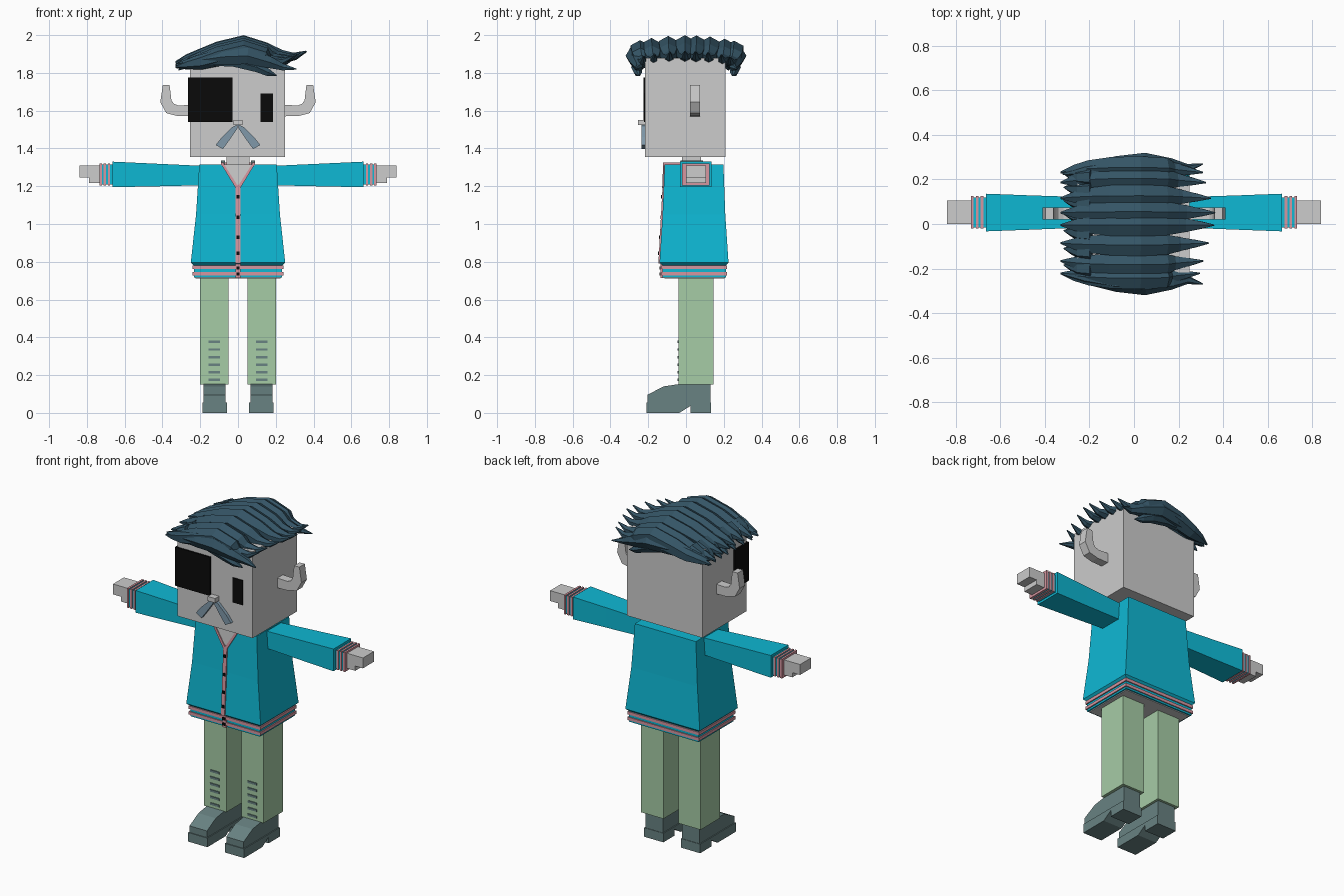
import bpy, bmesh, math
from mathutils import Vector

default_cube = bpy.data.objects.get("Cube")
if default_cube:
    bpy.data.objects.remove(default_cube, do_unlink=True)


def make_material(name, rgb):
    linear = [((c / 255 + 0.055) / 1.055) ** 2.4 for c in rgb]
    mat = bpy.data.materials.new(name)
    mat.use_nodes = True
    mat.diffuse_color = (*linear, 1)
    shader = mat.node_tree.nodes["Principled BSDF"]
    shader.inputs["Base Color"].default_value = (*linear, 1)
    shader.inputs["Roughness"].default_value = 0.9
    return mat


skin = make_material("pale grey skin", (204, 204, 204))
cyan = make_material("cyan cloth", (14, 184, 212))
pink = make_material("pink trim", (214, 150, 160))
green = make_material("pale green cloth", (166, 204, 166))
slate = make_material("slate boots", (104, 130, 130))
navy = make_material("dark blue hair", (52, 84, 101))
black = make_material("black", (10, 10, 10))
steel = make_material("steel blue moustache", (128, 153, 170))


def loft(name, rings, mat):
    """Bridge rings of equal length and cap both ends."""
    bm = bmesh.new()
    loops = [[bm.verts.new(p) for p in ring] for ring in rings]
    count = len(loops[0])
    for low, high in zip(loops, loops[1:]):
        for i in range(count):
            j = (i + 1) % count
            bm.faces.new((low[i], low[j], high[j], high[i]))
    bm.faces.new(loops[0])
    bm.faces.new(loops[-1])
    bmesh.ops.recalc_face_normals(bm, faces=bm.faces[:])
    mesh = bpy.data.meshes.new(name)
    bm.to_mesh(mesh)
    bm.free()
    mesh.materials.append(mat)
    obj = bpy.data.objects.new(name, mesh)
    bpy.context.collection.objects.link(obj)
    return obj


def rect_z(z, x0, x1, y0, y1):
    return [(x0, y0, z), (x1, y0, z), (x1, y1, z), (x0, y1, z)]


def rect_x(x, y0, y1, z0, z1):
    return [(x, y0, z0), (x, y1, z0), (x, y1, z1), (x, y0, z1)]


def box(name, mat, xs, ys, zs):
    return loft(name, [rect_z(z, *xs, *ys) for z in zs], mat)


def strand(name, path, mat, sides, turn=0.0):
    """Tapered tube; path rows are x, y, z, half width, half height."""
    points = [Vector(row[:3]) for row in path]
    rings = []
    for i, row in enumerate(path):
        tangent = points[min(i + 1, len(path) - 1)] - points[max(i - 1, 0)]
        across = Vector((0, 1, 0))
        normal = tangent.cross(across).normalized()
        ring = []
        for k in range(sides):
            a = turn + math.tau * k / sides
            ring.append(points[i] + across * (row[3] * math.cos(a)) + normal * (row[4] * math.sin(a)))
        rings.append(ring)
    return loft(name, rings, mat)


def plate(name, outline, mat, front, depth):
    """Thin x-z outline whose front depth follows a function of z."""
    return loft(name, [[(x, front(z) + d, z) for x, z in outline] for d in (0, depth)], mat)


# Head and neck
box("head", skin, (-.255, .25), (-.217, .208), (1.355, 1.88))
box("neck", skin, (-.06, .06), (-.02, .08), (1.28, 1.36))
box("nose", skin, (-.025, .025), (-.255, -.21), (1.523, 1.55))
box("eye_patch", black, (-.265, -.03), (-.226, -.09), (1.54, 1.775))
box("small_eye", black, (.12, .185), (-.223, -.215), (1.54, 1.69))

# Torso with flared hem, and slope of its front
loft("torso", [rect_z(.775, -.228, .228, -.118, .205),
               rect_z(.795, -.25, .25, -.14, .225),
               rect_z(1.05, -.222, .222, -.124, .208),
               rect_z(1.315, -.205, .205, -.113, .198)], cyan)


def chest(z):
    if z > 1.05:
        return -.124 + .011 * (z - 1.05) / .265
    return -.14 + .016 * (z - .795) / .255


# Striped waistband
box("waistband", cyan, (-.234, .234), (-.124, .212), (.717, .79))
box("waistband_underside", skin, (-.225, .225), (-.115, .203), (.712, .718))
for z in (.728, .762):
    box("waistband_stripe", pink, (-.241, .241), (-.13, .218), (z, z + .018))

# Neckline, collar, placket and buttons
plate("neck_opening", [(-.075, 1.316), (0, 1.195), (.075, 1.316)], skin, lambda z: chest(z) - .003, .006)
plate("placket", [(-.012, .79), (.012, .79), (.012, 1.2), (0, 1.21), (-.012, 1.2)],
      pink, lambda z: chest(z) - .006, .009)
box("waistband_placket", pink, (-.012, .012), (-.134, -.12), (.715, .79))
for z in (1.145, 1.035, .93, .845):
    box("button", black, (-.009, .009), (chest(z) - .011, chest(z)), (z - .009, z + .009))
for z in (.735, .768):
    box("waistband_button", black, (-.009, .009), (-.139, -.12), (z - .008, z + .008))
box("collar_back", pink, (-.085, .085), (.1, .115), (1.31, 1.325))

# Hair: a row of arched locks sweeping across the head
crown = [(-.33, 1.858, .08), (-.27, 1.872, .5), (-.2, 1.885, .8), (-.1, 1.915, 1),
         (.03, 1.945, 1.05), (.14, 1.913, .95), (.22, 1.888, .65), (.29, 1.888, .36), (.35, 1.915, .06)]
for n, y in enumerate((-.22, -.165, -.085, -.005, .05, .115, .185, .23)):
    tip = .02 - .3 * abs(y - .03)
    drop = .55 * y * y
    path = []
    for x, z, r in crown:
        spread = 1 + .1 * r
        path.append((x + tip * (x > .2), y * spread, z - drop, .055 * r, .052 * r))
    strand("hair_lock_" + str(n + 1), path, navy, 6, math.pi / 6)

# Outer locks drooping over forehead and back of the head
for side, y in (("front", -1), ("back", 1)):
    long_lock = [(-.32, .225, 1.85, .004), (-.22, .24, 1.865, .03), (-.08, .255, 1.885, .05),
                 (.05, .27, 1.89, .05), (.17, .26, 1.855, .035), (.24, .25, 1.83, .02), (.31, .27, 1.82, .003)]
    low_lock = [(-.27, .23, 1.845, .004), (-.15, .24, 1.858, .022), (-.02, .25, 1.86, .032),
                (.1, .26, 1.83, .03), (.16, .255, 1.802, .022), (.205, .25, 1.785, .003)]
    for name, lock in (("long", long_lock), ("low", low_lock)):
        strand(side + "_" + name + "_lock", [(x, y * w, z, r, r) for x, w, z, r in lock], navy, 6)

# Short curled locks along the parting
for y in (-.2, -.125, -.045, .03, .09, .15, .21):
    path = [(-.19, y, 1.89, .045, .03), (-.245, y, 1.865, .035, .028),
            (-.285, y + .01, 1.835, .02, .018), (-.315, y + .015, 1.815, .003, .003)]
    strand("parting_lock", path, navy, 6)

for side, s in (("left", 1), ("right", -1)):
    # Moustache half
    half = [(0, 1.527), (.03, 1.513), (.085, 1.46), (.118, 1.418), (.08, 1.397), (.045, 1.445), (.004, 1.505)]
    plate(side + "_moustache", [(s * x, z) for x, z in half], steel, lambda z: -.236, .02)

    # Upturned ear
    ear = [(.24, 1.6, .03), (.32, 1.6, .028), (.36, 1.612, .032), (.382, 1.65, .03), (.38, 1.735, .018)]
    strand(side + "_ear", [(s * x, .047, z, .037, r * 1.41) for x, z, r in ear], skin, 4, math.pi / 4)

    # Neckline trim and collar edge
    trim = [(.075, 1.318), (.09, 1.318), (.012, 1.19), (0, 1.19), (0, 1.2)]
    plate(side + "_neck_trim", [(s * x, z) for x, z in trim], pink, lambda z: chest(z) - .008, .011)
    box(side + "_collar", pink, (s * .075, s * .09), (-.121, .115), (1.31, 1.325))
    box(side + "_collar_tab", slate, (s * .068, s * .09), (-.03, .09), (1.31, 1.335))

    # Sleeve, striped cuff and stepped hand
    loft(side + "_sleeve", [rect_x(s * .19, -.015, .12, 1.205, 1.308),
                            rect_x(s * .45, -.025, .128, 1.199, 1.32),
                            rect_x(s * .665, -.033, .136, 1.195, 1.33)], cyan)
    box(side + "_cuff", cyan, (s * .66, s * .73), (-.016, .12), (1.208, 1.316))
    for x in (.677, .699, .721):
        box(side + "_cuff_stripe", pink, (s * x, s * (x + .012)), (-.021, .125), (1.204, 1.321))
    box(side + "_hand", skin, (s * .725, s * .84), (0, .105), (1.247, 1.31))
    box(side + "_thumb", skin, (s * .725, s * .788), (0, .105), (1.218, 1.25))

    # Trouser leg with laces
    box(side + "_leg", green, (s * .05, s * .2), (-.04, .145), (.15, .72))
    for i in range(6):
        z = .169 + .04 * i
        box(side + "_lace", slate, (s * .095, s * .157), (-.045, -.038), (z, z + .013))

    # Boot with heel notch, and a slightly wider sole
    boot = [(-.205, .04), (-.205, .095), (-.12, .14), (-.04, .152), (.13, .152), (.13, .04)]
    sole = [(-.21, 0), (-.21, .055), (.133, .055), (.133, 0), (.025, 0), (.025, .038), (-.035, 0)]
    for name, outline, x0, x1 in (("_boot", boot, .065, .182), ("_sole", sole, .059, .188)):
        loft(side + name, [[(s * x, y, z) for y, z in outline] for x in (x0, x1)], slate)
